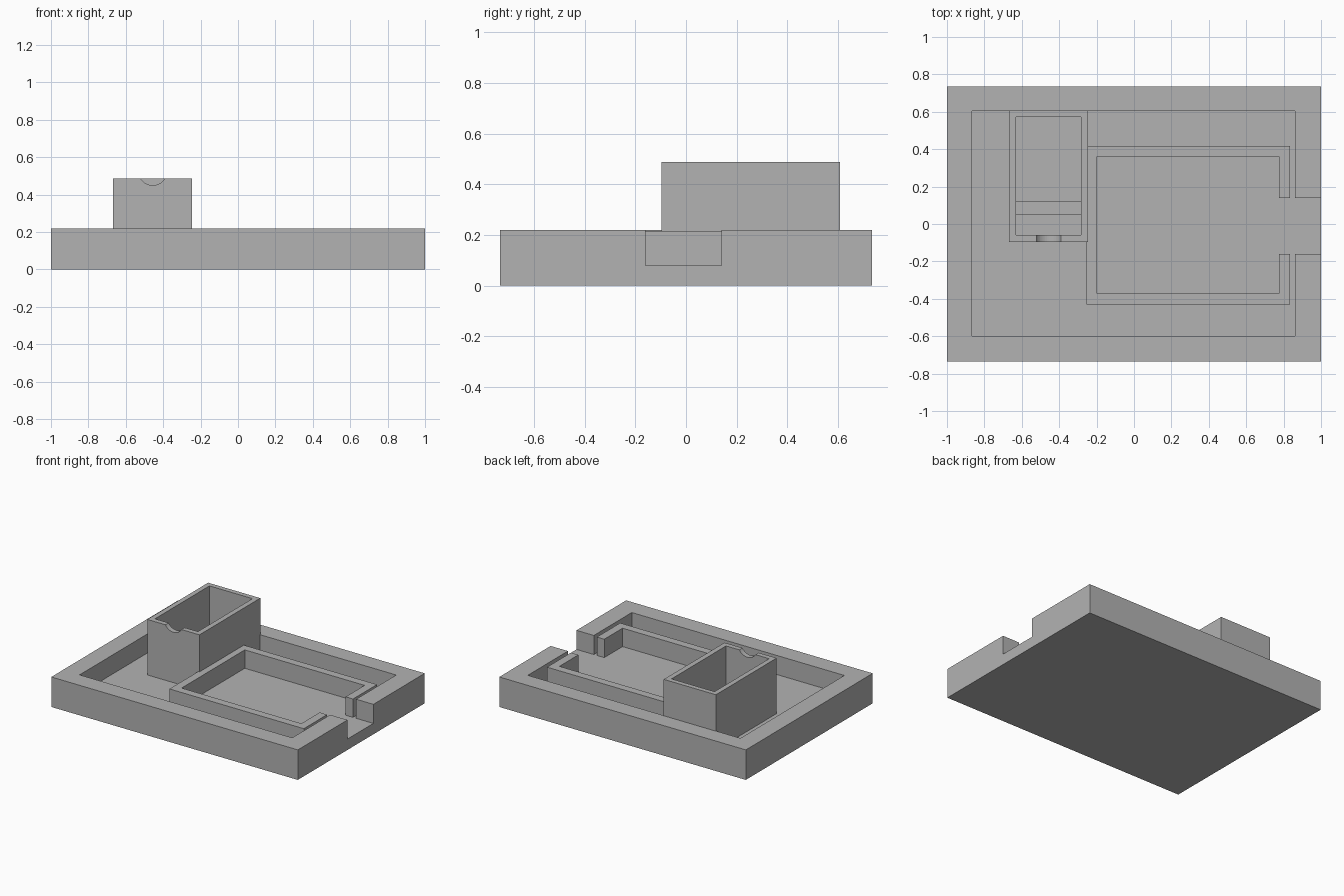
import bpy
import bmesh
import math

cube = bpy.data.objects.get("Cube")
if cube:
    bpy.data.objects.remove(cube, do_unlink=True)

grey = bpy.data.materials.new("plain grey")
grey.use_nodes = True
grey.diffuse_color = (0.45, 0.45, 0.45, 1)
grey.node_tree.nodes["Principled BSDF"].inputs["Base Color"].default_value = grey.diffuse_color


def prism(name, outline, z0, z1):
    """Extrude a plan outline from z0 up to z1."""
    bm = bmesh.new()
    face = bm.faces.new([bm.verts.new((x, y, z0)) for x, y in outline])
    top = bmesh.ops.extrude_face_region(bm, geom=[face])["geom"]
    verts = [v for v in top if isinstance(v, bmesh.types.BMVert)]
    bmesh.ops.translate(bm, verts=verts, vec=(0, 0, z1 - z0))
    bmesh.ops.recalc_face_normals(bm, faces=bm.faces[:])
    mesh = bpy.data.meshes.new(name)
    bm.to_mesh(mesh)
    bm.free()
    mesh.materials.append(grey)
    obj = bpy.data.objects.new(name, mesh)
    bpy.context.collection.objects.link(obj)
    return obj


def rect(x0, x1, y0, y1):
    return [(x0, y0), (x1, y0), (x1, y1), (x0, y1)]


def cut(target, cutter):
    """Subtract the cutter, then discard it."""
    cutter.hide_render = True
    mod = target.modifiers.new("cut", "BOOLEAN")
    mod.operation = "DIFFERENCE"
    mod.solver = "EXACT"
    mod.object = cutter
    bpy.context.view_layer.objects.active = target
    bpy.ops.object.modifier_apply(modifier=mod.name)
    bpy.data.objects.remove(cutter, do_unlink=True)


floor, gap0, gap1 = 0.08, -0.16, 0.14

# Tray with a recess that opens through the right-hand rim
tray = prism("tray", rect(-1, 1, -0.735, 0.735), 0, 0.22)
recess = [(-0.865, -0.6), (0.86, -0.6), (0.86, gap0), (1.1, gap0),
          (1.1, gap1), (0.86, gap1), (0.86, 0.605), (-0.865, 0.605)]
cut(tray, prism("recess_cutter", recess, floor, 0.4))

# Inner wall, a rectangle left open towards the rim gap
inner_wall = [(0.835, gap0), (0.835, -0.43), (-0.255, -0.43), (-0.255, 0.418),
              (0.835, 0.418), (0.835, gap1), (0.775, gap1), (0.775, 0.36),
              (-0.197, 0.36), (-0.197, -0.372), (0.775, -0.372), (0.775, gap0)]
prism("inner_wall", inner_wall, floor - 0.01, 0.215)

# Tall open holder
holder = prism("holder", rect(-0.668, -0.245, -0.097, 0.608), floor - 0.02, 0.487)
cut(holder, prism("cavity_cutter", rect(-0.632, -0.283, -0.06, 0.572), floor, 0.7))

# Rounded notch in the holder's front lip
bpy.ops.mesh.primitive_cylinder_add(vertices=48, radius=0.076, depth=0.1,
                                    location=(-0.456, -0.08, 0.526),
                                    rotation=(math.pi / 2, 0, 0))
notch = bpy.context.object
notch.data.materials.append(grey)
cut(holder, notch)

# Low divider across the holder
prism("holder_divider", rect(-0.64, -0.275, 0.05, 0.12), floor - 0.01, 0.16)
